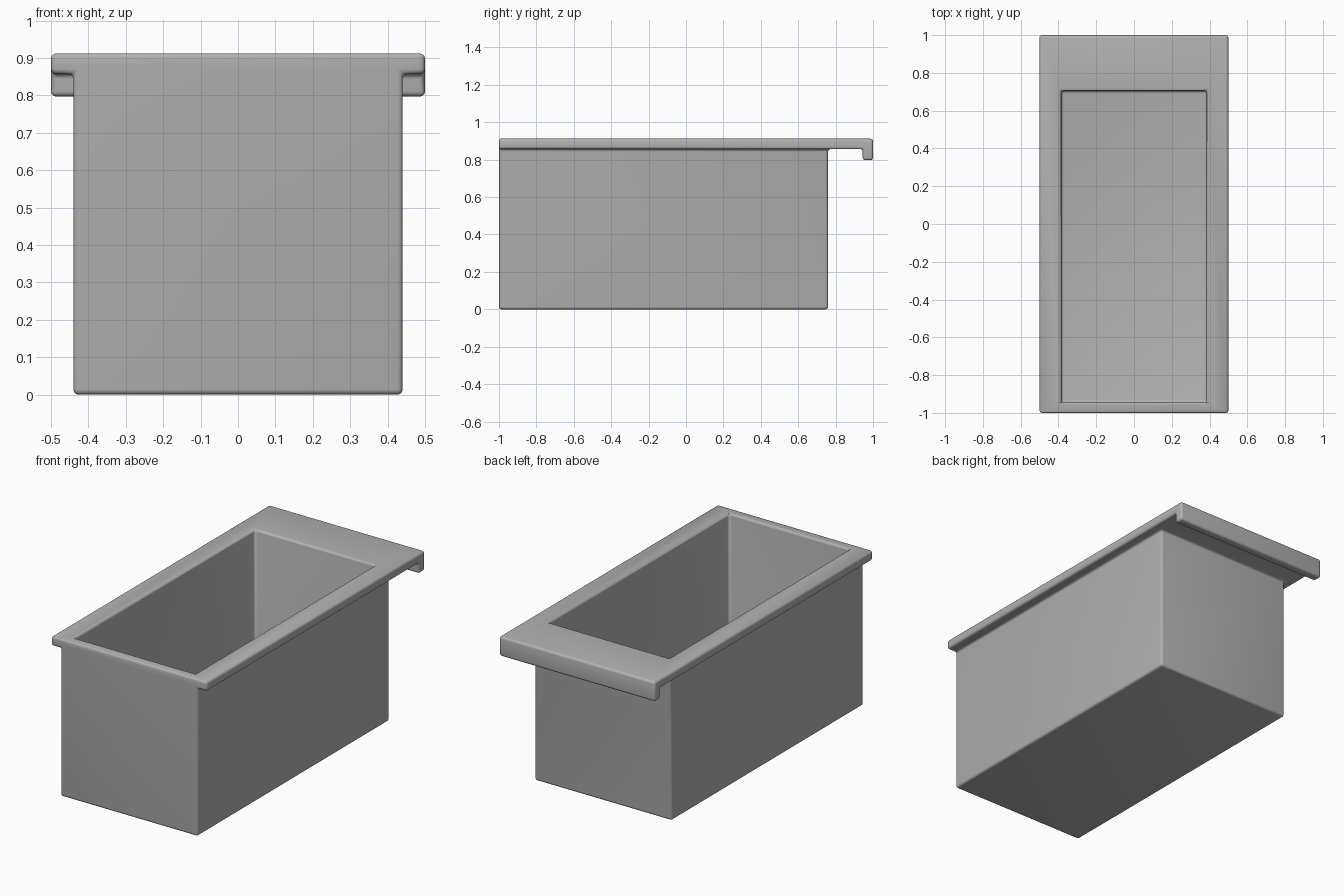
import bpy
import math

cube = bpy.data.objects.get("Cube")
if cube:
    bpy.data.objects.remove(cube, do_unlink=True)

grey = bpy.data.materials.new("light grey")
grey.use_nodes = True
colour = (0.45, 0.45, 0.45, 1)
grey.diffuse_color = colour
grey.node_tree.nodes["Principled BSDF"].inputs["Base Color"].default_value = colour


def box(name, x, y, z):
    """Box symmetric in x, spanning the given y and z ranges."""
    bpy.ops.mesh.primitive_cube_add(
        size=1, location=(0, sum(y) / 2, sum(z) / 2))
    ob = bpy.context.object
    ob.name = name
    ob.scale = (2 * x, y[1] - y[0], z[1] - z[0])
    bpy.ops.object.transform_apply(location=False, rotation=False)
    ob.data.materials.append(grey)
    return ob


def combine(base, other, operation):
    mod = base.modifiers.new(operation.title(), "BOOLEAN")
    mod.operation = operation
    mod.solver = "EXACT"
    mod.object = other
    bpy.context.view_layer.objects.active = base
    bpy.ops.object.modifier_apply(modifier=mod.name)
    bpy.data.objects.remove(other, do_unlink=True)


WALL = 0.055
TOP = 0.912
UNDER = 0.857

# Drawer body, wide rim and the hooked handle lip at the back
bin_body = box("storage_bin", 0.44, (-1, 0.76), (0, 0.88))
combine(bin_body, box("rim", 0.5, (-1, 1), (UNDER, TOP)), "UNION")
combine(bin_body, box("handle_lip", 0.5, (1 - WALL, 1), (0.797, 0.88)), "UNION")

# Hollow interior
combine(bin_body, box("cavity", 0.385, (-1 + WALL, 0.705), (WALL, 1.1)), "DIFFERENCE")

# Clean flat faces, then round every corner
flat = bin_body.modifiers.new("Merge flats", "DECIMATE")
flat.decimate_type = "DISSOLVE"
flat.angle_limit = math.radians(1)
bevel = bin_body.modifiers.new("Rounded edges", "BEVEL")
bevel.width = 0.014
bevel.segments = 4
bevel.limit_method = "ANGLE"
bevel.angle_limit = math.radians(40)
bpy.context.view_layer.objects.active = bin_body
bin_body.select_set(True)
for mod in list(bin_body.modifiers):
    bpy.ops.object.modifier_apply(modifier=mod.name)
bpy.ops.object.shade_smooth_by_angle(angle=math.radians(35))
